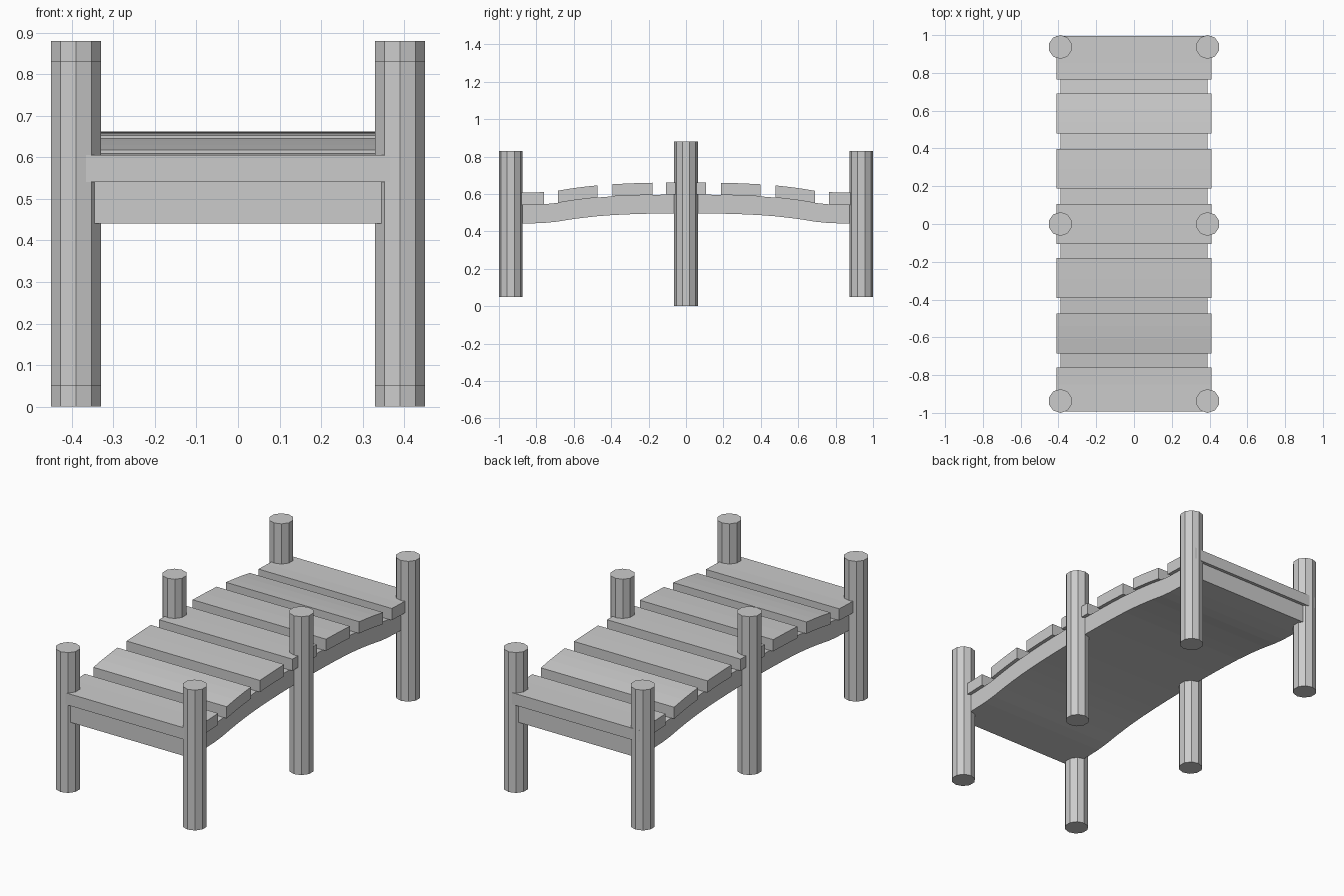
import bpy, bmesh, math

if "Cube" in bpy.data.objects:
    bpy.data.objects.remove(bpy.data.objects["Cube"])

# half of the symmetric arch: (distance from centre, rise)
ARCH = [(0, .057), (.1, .0565), (.187, .055), (.29, .052), (.39, .0475),
        (.475, .041), (.54, .034), (.61, .025), (.69, .012), (.76, .005),
        (.85, .002), (1.0, 0)]


def rise(y):
    d = min(abs(y), 1.0)
    for (a, ra), (b, rb) in zip(ARCH, ARCH[1:]):
        if d <= b:
            return ra + (rb - ra) * (d - a) / (b - a)
    return 0


def arched_board(name, y0, y1, half_width, z, thick):
    """Board whose top and bottom follow the arch, extruded across x."""
    inner = [s * d for d, _ in ARCH for s in (-1, 1) if y0 + .01 < s * d < y1 - .01]
    ys = sorted({y0, y1, *inner})
    profile = [(y, z + rise(y)) for y in ys]
    profile += [(y, h + thick) for y, h in reversed(profile)]
    bm = bmesh.new()
    face = bm.faces.new([bm.verts.new((-half_width, y, h)) for y, h in profile])
    ext = bmesh.ops.extrude_face_region(bm, geom=[face])
    moved = [v for v in ext["geom"] if isinstance(v, bmesh.types.BMVert)]
    bmesh.ops.translate(bm, verts=moved, vec=(2 * half_width, 0, 0))
    # split the concave end profiles cleanly
    bmesh.ops.triangulate(bm, faces=[f for f in bm.faces if len(f.verts) > 4])
    bmesh.ops.recalc_face_normals(bm, faces=bm.faces)
    mesh = bpy.data.meshes.new(name)
    bm.to_mesh(mesh)
    bm.free()
    bpy.context.collection.objects.link(bpy.data.objects.new(name, mesh))


def post(name, x, y, z0, z1):
    # ten-sided, with a corner pointing along y
    bpy.ops.mesh.primitive_cylinder_add(vertices=10, radius=.063, depth=z1 - z0,
                                        location=(x, y, (z0 + z1) / 2))
    bpy.context.object.name = name


# solid arched base under the planks
arched_board("deck_base", -.977, .977, .39, .44, .1)

# deck planks
PLANKS = [(-.992, -.76), (-.685, -.473), (-.393, -.18), (-.107, .107),
          (.187, .398), (.479, .69), (.765, .995)]
for i, (y0, y1) in enumerate(PLANKS):
    arched_board(f"plank_{i + 1}", y0, y1, .41, .54, .065)

# posts on both sides
for side, x in (("left", -.39), ("right", .39)):
    post(f"front_post_{side}", x, -.937, .05, .83)
    post(f"middle_post_{side}", x, 0, 0, .88)
    post(f"back_post_{side}", x, .937, .05, .83)
